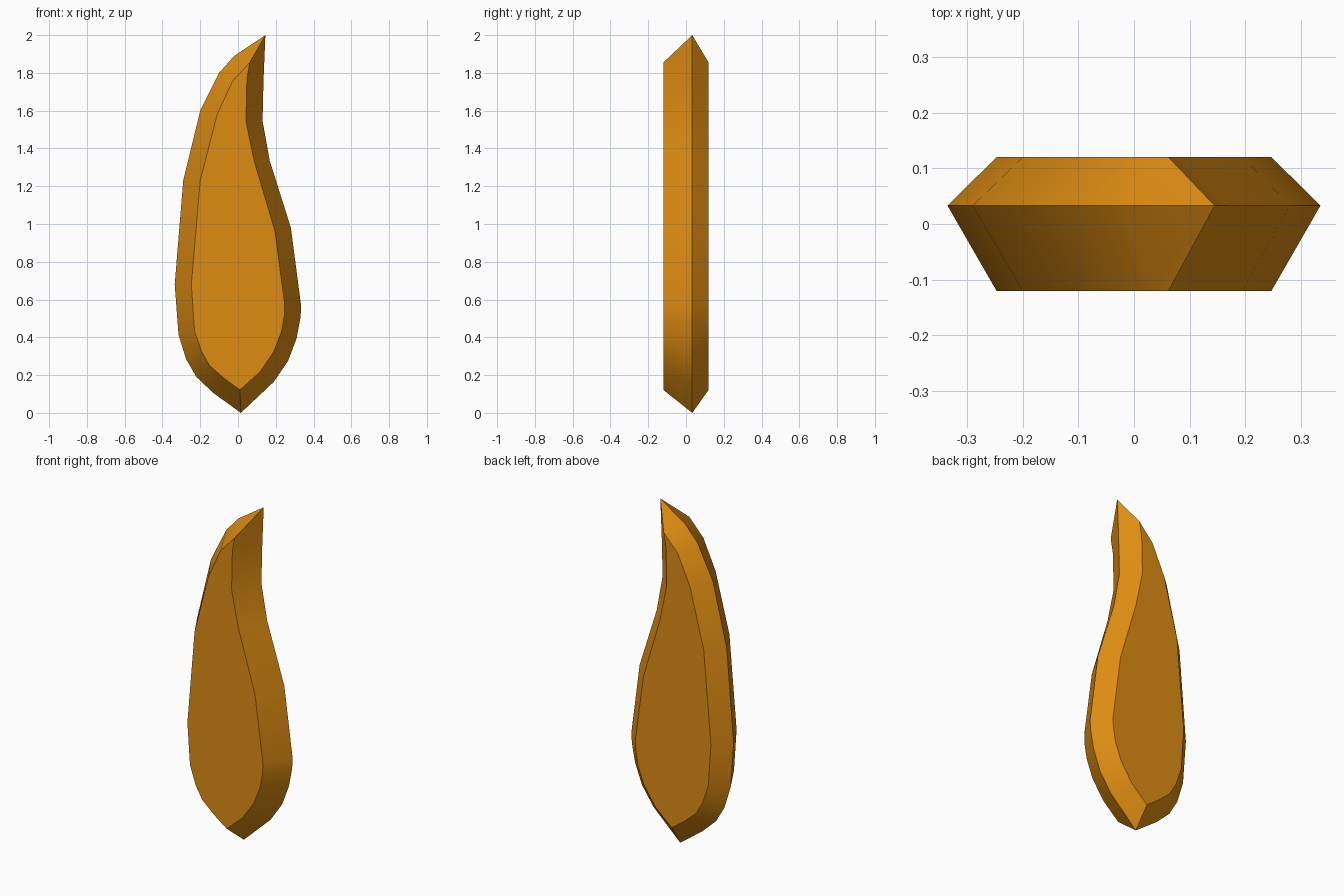
import bpy, bmesh, math

# Outline of the flame shard: (ridge x, ridge z, face x, face z), from tip
# down the left side, round the base, and up the right side
OUTLINE = [
    (0.145, 2.00, 0.062, 1.855), (-0.02, 1.89, 0.03, 1.82),
    (-0.10, 1.80, -0.03, 1.755), (-0.20, 1.60, -0.11, 1.58),
    (-0.29, 1.23, -0.20, 1.23), (-0.335, 0.68, -0.247, 0.68),
    (-0.315, 0.415, -0.23, 0.435), (-0.275, 0.285, -0.193, 0.325),
    (-0.22, 0.19, -0.15, 0.25), (-0.13, 0.105, -0.07, 0.18),
    (0.015, 0.00, 0.01, 0.122), (0.19, 0.165, 0.115, 0.215),
    (0.265, 0.275, 0.19, 0.325), (0.31, 0.395, 0.23, 0.43),
    (0.33, 0.50, 0.245, 0.515), (0.335, 0.56, 0.247, 0.575),
    (0.28, 0.98, 0.195, 0.965), (0.168, 1.335, 0.085, 1.335),
    (0.13, 1.545, 0.042, 1.545), (0.135, 1.76, 0.047, 1.77),
]

amber = bpy.data.materials.new("amber")
amber.diffuse_color = (0.73, 0.265, 0.006, 1)

bm = bmesh.new()
# Front face ring, widest ridge ring, back face ring
front = [bm.verts.new((p[2], -0.12, p[3])) for p in OUTLINE]
ridge = [bm.verts.new((p[0], 0.033, p[1])) for p in OUTLINE]
back = [bm.verts.new((p[2], 0.12, p[3])) for p in OUTLINE]

# Flat front and back faces
bm.faces.new(front)
bm.faces.new(back[::-1])

# Bevelled bands between the rings
n = len(OUTLINE)
for a, b in ((front, ridge), (ridge, back)):
    for i in range(n):
        j = (i + 1) % n
        bm.faces.new((a[j], a[i], b[i], b[j]))
bmesh.ops.recalc_face_normals(bm, faces=bm.faces[:])

mesh = bpy.data.meshes.new("flame_shard")
bm.to_mesh(mesh)
bm.free()
mesh.materials.append(amber)
shard = bpy.data.objects.new("flame_shard", mesh)
bpy.context.collection.objects.link(shard)

# Smooth bands, keep ridge, faces and points crisp
bpy.context.view_layer.objects.active = shard
shard.select_set(True)
bpy.ops.object.shade_smooth_by_angle(angle=math.radians(35))
